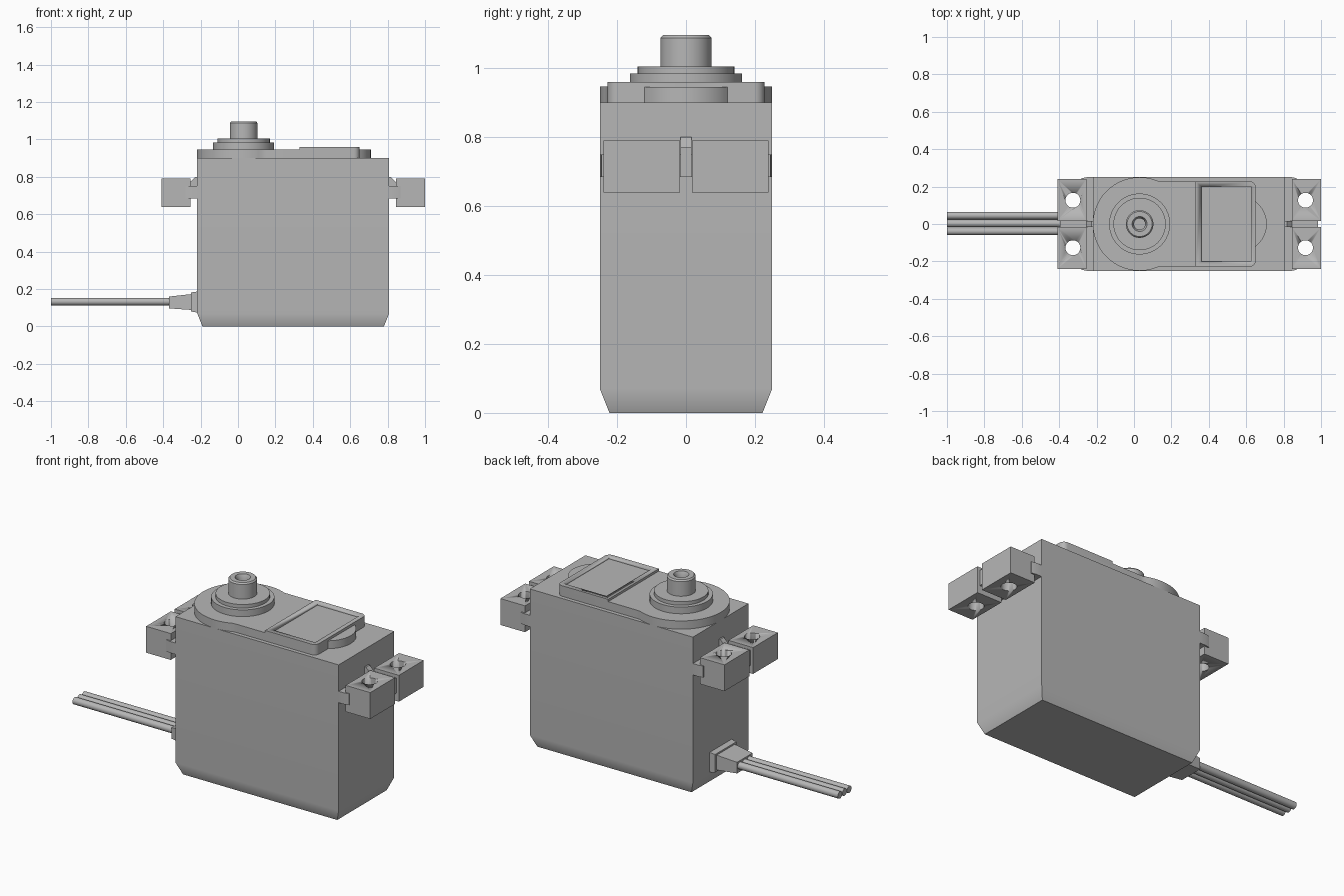
import bpy
import bmesh
from math import sin, cos, pi, radians, acos

cube = bpy.data.objects.get("Cube")
if cube:
    bpy.data.objects.remove(cube, do_unlink=True)

grey = bpy.data.materials.new("plain grey")
grey.use_nodes = True
COLOUR = (0.47, 0.47, 0.47, 1)
grey.diffuse_color = COLOUR
grey.node_tree.nodes["Principled BSDF"].inputs["Base Color"].default_value = COLOUR

MID = 0.295       # x centre of the case
SHAFT_X = 0.03    # x of the output shaft


def finish(bm, name):
    bmesh.ops.recalc_face_normals(bm, faces=bm.faces)
    mesh = bpy.data.meshes.new(name)
    bm.to_mesh(mesh)
    bm.free()
    mesh.materials.append(grey)
    obj = bpy.data.objects.new(name, mesh)
    bpy.context.collection.objects.link(obj)
    bpy.ops.object.select_all(action="DESELECT")
    obj.select_set(True)
    bpy.context.view_layer.objects.active = obj
    bpy.ops.object.shade_smooth_by_angle(angle=radians(30))
    return obj


def loft(name, rings):
    """Skin equal-length rings of points and cap both ends."""
    bm = bmesh.new()
    loops = [[bm.verts.new(p) for p in ring] for ring in rings]
    for a, b in zip(loops, loops[1:]):
        n = len(a)
        for i in range(n):
            j = (i + 1) % n
            bm.faces.new((a[i], a[j], b[j], b[i]))
    bm.faces.new(loops[0])
    bm.faces.new(loops[-1])
    return finish(bm, name)


def prism(name, outline, z0, z1):
    return loft(name, [[(x, y, z) for x, y in outline] for z in (z0, z1)])


def rect(x0, x1, y0, y1):
    return [(x0, y0), (x1, y0), (x1, y1), (x0, y1)]


def arc(cx, cy, r, a0, a1, n):
    return [(cx + r * cos(a0 + (a1 - a0) * i / n),
             cy + r * sin(a0 + (a1 - a0) * i / n)) for i in range(n + 1)]


def circle(cx, cy, r, n=32):
    return arc(cx, cy, r, 0, 2 * pi, n)[:-1]


def cut(obj, cutter):
    mod = obj.modifiers.new("cut", "BOOLEAN")
    mod.operation = "DIFFERENCE"
    mod.object = cutter
    bpy.context.view_layer.objects.active = obj
    bpy.ops.object.modifier_apply(modifier=mod.name)
    bpy.data.objects.remove(cutter, do_unlink=True)


def lathe(name, profile, cx, n=48):
    """Spin a radius/height profile that starts and ends off the axis."""
    return loft(name, [[(x, y, z) for x, y in circle(cx, 0, r, n)] for r, z in profile])


# Case with tapered foot
case = loft("case", [
    [(x, y, z) for x, y in rect(MID - hx, MID + hx, -hy, hy)]
    for hx, hy, z in ((0.485, 0.222, 0), (0.513, 0.25, 0.07), (0.513, 0.25, 0.9))])
case.modifiers.new("weighted normals", "WEIGHTED_NORMAL").keep_sharp = True

# Lid: round around the shaft, straight towards the far end
HALF, END, CORNER = 0.228, 0.65, 0.03
far_end = (arc(END - CORNER, -HALF + CORNER, CORNER, -pi / 2, 0, 6)
           + arc(END - CORNER, HALF - CORNER, CORNER, 0, pi / 2, 6))
open_angle = acos(0.1 / 0.25)
neck = [(0.15, HALF)]
lid_outline = (far_end + neck + arc(SHAFT_X, 0, 0.25, open_angle, 2 * pi - open_angle, 48)
               + [(0.15, -HALF)])
prism("lid", lid_outline, 0.9, 0.947)

# Raised panel with a shallow recess
panel = prism("lid_panel", far_end + [(0.33, HALF), (0.33, -HALF)], 0.93, 0.96)
cut(panel, prism("recess_cutter", rect(0.36, 0.625, -0.2, 0.2), 0.948, 1))

# Round tab at the end of the lid
prism("lid_tab", arc(0.56, 0, 0.15, -0.93, 0.93, 20), 0.9, 0.945)

# Stepped collar and hollow output shaft
lathe("output_shaft", [
    (0.163, 0.94), (0.163, 0.985), (0.14, 0.985), (0.14, 1.005),
    (0.074, 1.005), (0.074, 1.088), (0.067, 1.096), (0.04, 1.096),
    (0.03, 1.075), (0.03, 1.03)], SHAFT_X)

# Mounting ears on both ends
for side, s in (("left", 1), ("right", -1)):
    def place(points):
        return [(MID + s * x, y) for x, y in points]

    for end, t in (("back", 1), ("front", -1)):
        ear = prism(f"{side}_{end}_ear",
                    place(rect(0.55, 0.705, t * 0.017, t * 0.24)), 0.64, 0.79)
        cut(ear, prism("hole_cutter", circle(MID + s * 0.622, t * 0.127, 0.04), 0.5, 1))

        # Half of the flared bridge joining the ears to the case
        prism(f"{side}_{end}_bridge",
              place([(0.513, 0), (0.513, t * 0.25), (0.55, t * 0.25),
                     (0.575, t * 0.245), (0.575, 0)]), 0.685, 0.75)

    # Rib between the two ears
    rib = [(0.513, 0.685), (0.513, 0.8), (0.522, 0.8), (0.55, 0.772),
           (0.69, 0.772), (0.69, 0.685)]
    loft(f"{side}_rib", [[(MID + s * x, y, z) for x, z in rib] for y in (-0.0165, 0.0165)])

# Cable grommet: base plate and tapering sleeve
def block_along_x(name, sections):
    loft(name, [[(x, y, z) for y, z in rect(-hy, hy, z0, z1)]
                for x, hy, z0, z1 in sections])


block_along_x("grommet_plate", [(-0.21, 0.1, 0.073, 0.188), (-0.25, 0.095, 0.08, 0.182)])
block_along_x("grommet_sleeve", [(-0.24, 0.082, 0.088, 0.174), (-0.37, 0.07, 0.097, 0.16)])

# Three wires
for i, wire in enumerate(("front", "middle", "back")):
    ring = circle((i - 1) * 0.042 + 0.003, 0.133, 0.02, 16)
    loft(f"{wire}_wire", [[(x, y, z) for y, z in ring] for x in (-0.36, -1)])
